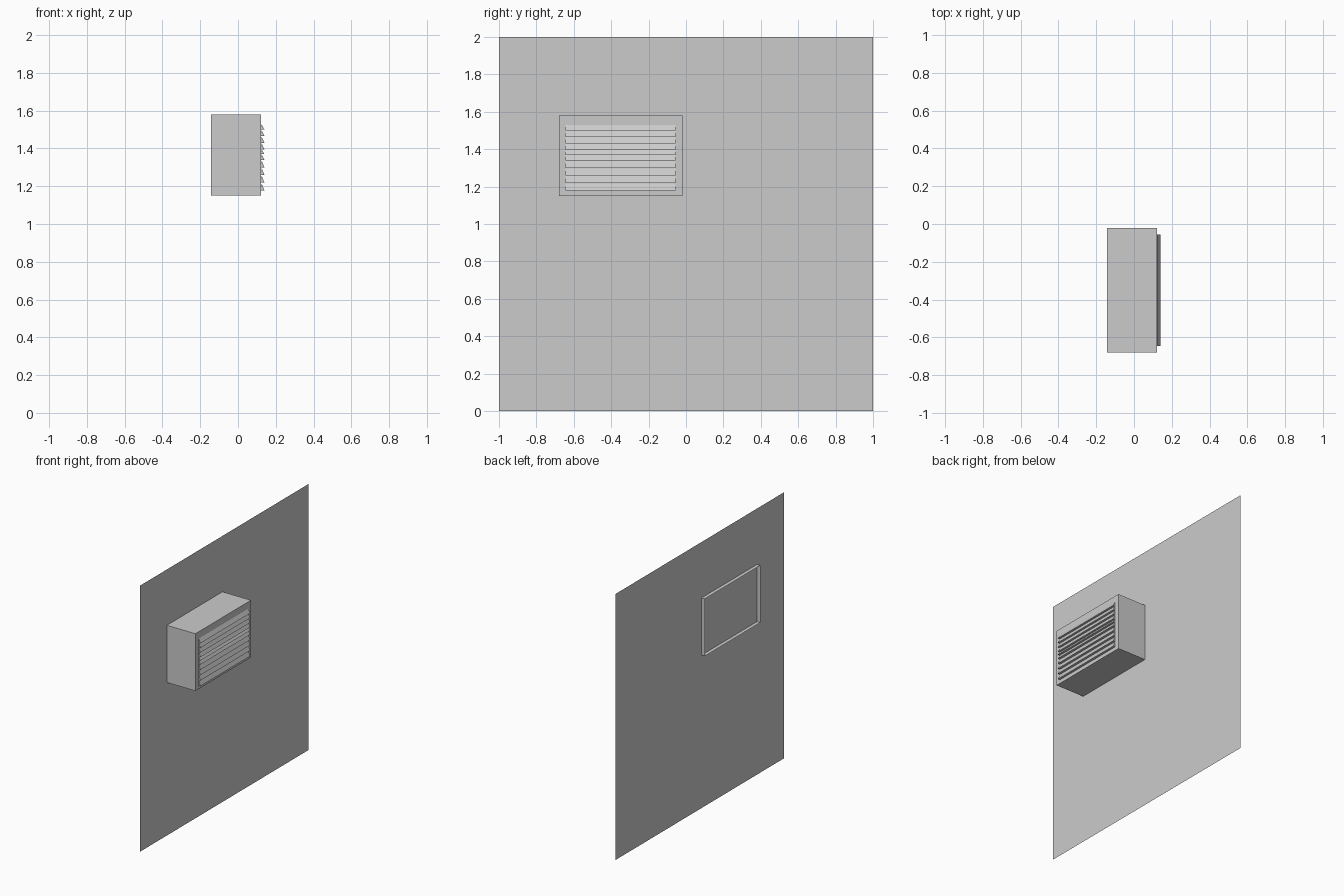
import bpy

if "Cube" in bpy.data.objects:
    bpy.data.objects.remove(bpy.data.objects["Cube"])

def mesh_object(name, verts, faces):
    mesh = bpy.data.meshes.new(name)
    mesh.from_pydata(verts, [], faces)
    mesh.update()
    obj = bpy.data.objects.new(name, mesh)
    bpy.context.collection.objects.link(obj)
    return obj

# Wall: a single upright sheet facing +x
WALL_X = -0.115
mesh_object("wall",
            [(WALL_X, y, z) for y, z in ((-1, 0), (1, 0), (1, 2), (-1, 2))],
            [(0, 1, 2, 3)])

# Housing: thin-skinned box, open at the back, poking slightly through the wall
BACK, FRONT = -0.142, 0.122
rim = ((-0.68, 1.15), (-0.02, 1.15), (-0.02, 1.58), (-0.68, 1.58))
verts = [(x, y, z) for x in (BACK, FRONT) for y, z in rim]
sides = [(i, (i + 1) % 4, (i + 1) % 4 + 4, i + 4)[::-1] for i in range(4)]
mesh_object("vent_housing", verts, sides + [(4, 5, 6, 7)])

# Louvres: sloping wedges, flush at the top and jutting out at the bottom
Y0, Y1, TIP = -0.645, -0.055, 0.14
bottoms = (1.50, 1.465, 1.43, 1.395, 1.37, 1.34, 1.30, 1.26, 1.22, 1.178)
top = 1.53
for n, bottom in enumerate(bottoms):
    height = min(top - bottom, 0.038)
    profile = ((FRONT, bottom), (TIP, bottom), (FRONT + 0.002, bottom + height))
    verts = [(x, y, z) for y in (Y0, Y1) for x, z in profile]
    mesh_object(f"louvre_{n + 1}", verts,
                [(0, 1, 2), (5, 4, 3), (0, 3, 4, 1), (1, 4, 5, 2)])
    top = bottom
